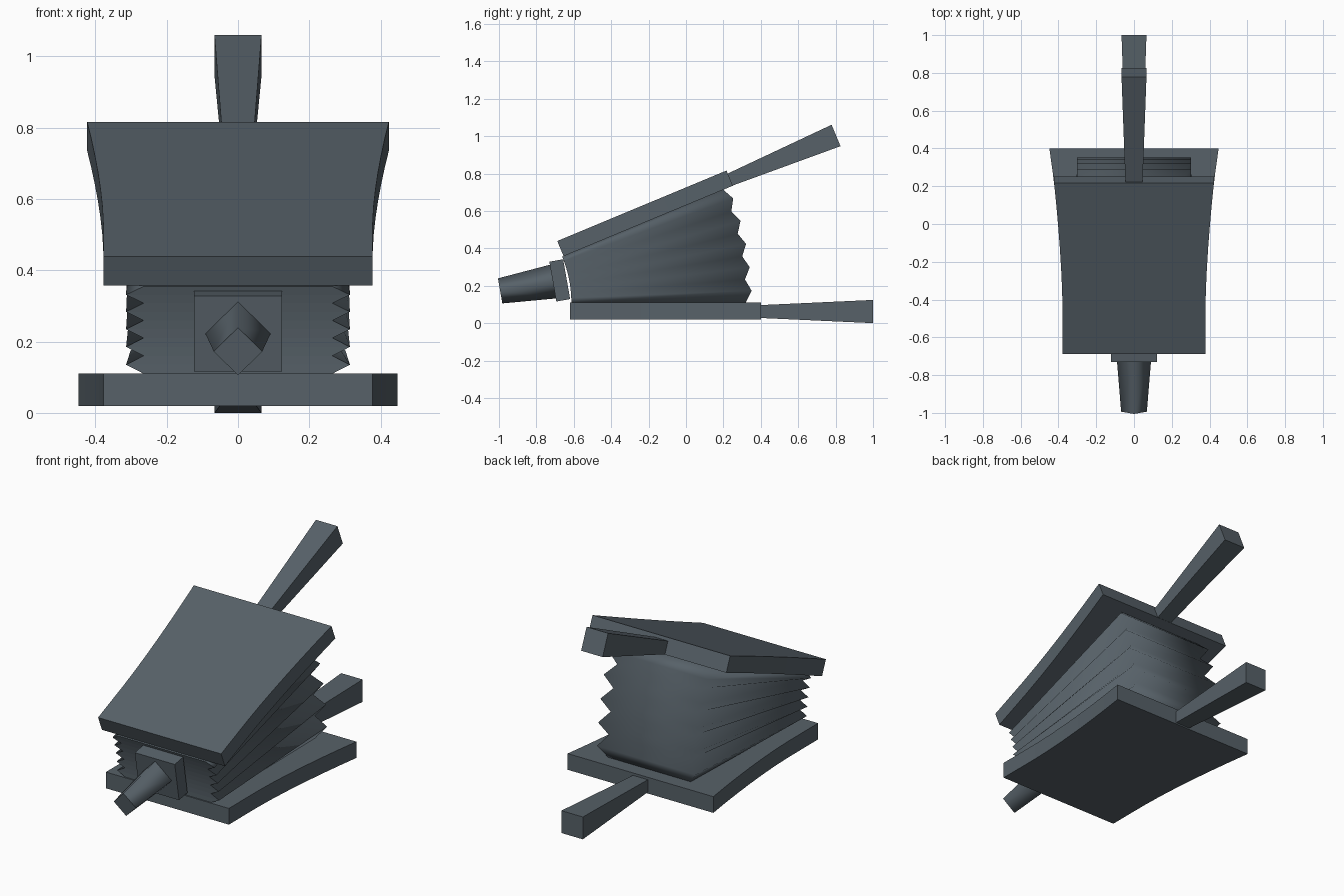
import bpy, bmesh, math
from mathutils import Matrix, Vector

cube = bpy.data.objects.get("Cube")
if cube:
    bpy.data.objects.remove(cube, do_unlink=True)

slate = bpy.data.materials.new("dark slate")
slate.use_nodes = True
colour = (0.095, 0.12, 0.14, 1)
slate.diffuse_color = colour
for node in slate.node_tree.nodes:
    if node.type == 'BSDF_PRINCIPLED':
        node.inputs["Base Color"].default_value = colour


def loft(name, rings, matrix=Matrix(), smooth=None):
    """Skin four-cornered rings, cap both ends; smooth(face) picks smooth faces."""
    bm = bmesh.new()
    loops = [[bm.verts.new(matrix @ Vector(p)) for p in ring] for ring in rings]
    for a, b in zip(loops, loops[1:]):
        for i in range(4):
            j = (i + 1) % 4
            bm.faces.new((a[i], a[j], b[j], b[i]))
    bm.faces.new(loops[0])
    bm.faces.new(loops[-1])
    bmesh.ops.recalc_face_normals(bm, faces=bm.faces)
    for f in bm.faces:
        f.smooth = bool(smooth and smooth(f))
    mesh = bpy.data.meshes.new(name)
    bm.to_mesh(mesh)
    bm.free()
    mesh.materials.append(slate)
    obj = bpy.data.objects.new(name, mesh)
    bpy.context.collection.objects.link(obj)
    return obj


def upright(y, half_width, low, high):
    """Rectangle standing across the y axis."""
    return [(-half_width, y, low), (half_width, y, low),
            (half_width, y, high), (-half_width, y, high)]


# Everything fans open about one hinge line ahead of the body
pivot = Matrix.Translation((0, -1.25, 0.11))
OPEN = math.radians(22.6)
raised = pivot @ Matrix.Rotation(OPEN, 4, 'X')


# Boards, flaring towards the back
def board(name, matrix, start, end, back_width, low, high):
    rings = []
    for i in range(9):
        t = i / 8
        flare = max(0, (t - 0.25) / 0.75) ** 1.6
        width = 0.378 + (back_width - 0.378) * flare
        rings.append(upright(start + (end - start) * t, width, low, high))
    loft(name, rings, matrix)


board("lower_board", pivot, 0.63, 1.65, 0.448, -0.09, 0)
board("upper_board", raised, 0.645, 1.625, 0.423, 0, 0.088)


# Handles, thickening towards the grip end
def handle(name, matrix, start, end, mid):
    loft(name, [upright(start, 0.045, mid - 0.034, mid + 0.034),
                upright(end, 0.066, mid - 0.062, mid + 0.062)], matrix)


handle("lower_handle", pivot, 1.64, 2.25, -0.048)
handle("upper_handle", raised, 1.61, 2.238, 0.036)

# Pleated bag: flat layers fanned between the boards, alternating in and out
folds = []
for k in range(11):
    turn = pivot @ Matrix.Rotation(OPEN * k / 10, 4, 'X')
    out = k % 2
    front, back = 0.265 + 0.049 * out, 0.253 + 0.049 * out
    reach = 1.57 + 0.032 * out
    folds.append([turn @ Vector(p) for p in (
        (-front, 0.637, 0), (front, 0.637, 0), (back, reach, 0), (-back, reach, 0))])
loft("pleated_bag", folds,
     smooth=lambda f: f.calc_center_median().y > -0.5 and abs(f.normal.z) < 0.95)

# Nozzle block and four-sided tapering nozzle, tipped slightly down
tip = Matrix.Translation((0, -0.712, 0.222)) @ Matrix.Rotation(math.radians(10), 4, 'X')
loft("nozzle_block", [upright(0, 0.123, -0.108, 0.108),
                      upright(0.075, 0.123, -0.108, 0.108)], tip)


def diamond(y, r):
    return [(r, y, 0), (0, y, r), (-r, y, 0), (0, y, -r)]


loft("nozzle", [diamond(0.02, 0.093), diamond(-0.286, 0.068)], tip,
     smooth=lambda f: abs(f.normal.y) < 0.7)
